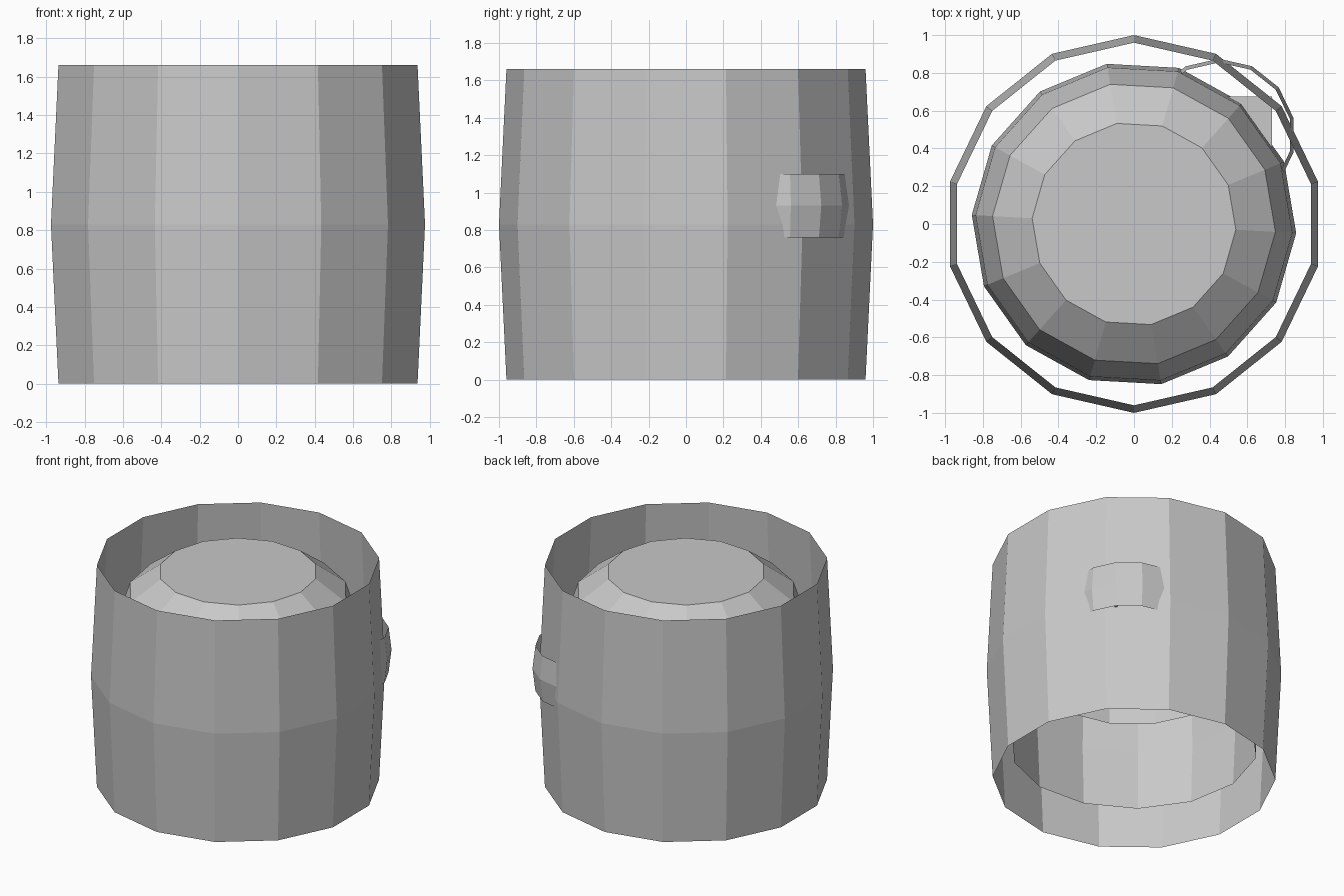
import bpy, bmesh, math

cube = bpy.data.objects.get("Cube")
if cube:
    bpy.data.objects.remove(cube, do_unlink=True)

SIDES = 14
GREY = (0.58, 0.58, 0.58, 1)

grey = bpy.data.materials.new("plain_grey")
grey.use_nodes = True
grey.diffuse_color = GREY
grey.node_tree.nodes["Principled BSDF"].inputs["Base Color"].default_value = GREY


def finish(name, bm, flip=False):
    bmesh.ops.recalc_face_normals(bm, faces=bm.faces)
    mesh = bpy.data.meshes.new(name)
    bm.to_mesh(mesh)
    bm.free()
    mesh.materials.append(grey)
    obj = bpy.data.objects.new(name, mesh)
    bpy.context.collection.objects.link(obj)
    return obj


def lathe(name, profile, turn, centre=(0, 0), cap=False):
    """Faceted surface from (radius, height) points, open unless the top is capped."""
    bm = bmesh.new()
    rings = []
    for r, z in profile:
        ring = []
        for i in range(SIDES):
            a = math.radians(turn) + math.tau * i / SIDES
            ring.append(bm.verts.new((centre[0] + r * math.cos(a),
                                      centre[1] + r * math.sin(a), z)))
        rings.append(ring)
    for low, high in zip(rings, rings[1:]):
        for i in range(SIDES):
            j = (i + 1) % SIDES
            bm.faces.new((low[i], low[j], high[j], high[i]))
    if cap:
        bm.faces.new(rings[-1])
    return finish(name, bm)


# Open outer shell, widest at the middle
lathe("outer_shell", [(0.96, 0), (1.0, 0.83), (0.96, 1.66)], 90)

# Inner vessel, open below, with sloping shoulders and a flat lid
lathe("inner_vessel", [(0.84, 0.245), (0.86, 0.7), (0.84, 1.15),
                       (0.75, 1.43), (0.54, 1.585)], -3.2, cap=True)

# Tube inside the vessel
lathe("inner_tube", [(0.68, 0.81), (0.68, 1.36)], 90)

# Small ring that breaks through the shell as a handle
lathe("handle_ring", [(0.385, 0.76), (0.405, 0.93), (0.385, 1.1)], 13, (0.45, 0.47))

# Block behind the handle, between vessel and shell
bm = bmesh.new()
bmesh.ops.create_cube(bm, size=1)
bmesh.ops.scale(bm, vec=(0.28, 0.27, 0.14), verts=bm.verts)
bmesh.ops.translate(bm, vec=(0.59, 0.54, 0.85), verts=bm.verts)
finish("handle_block", bm)
